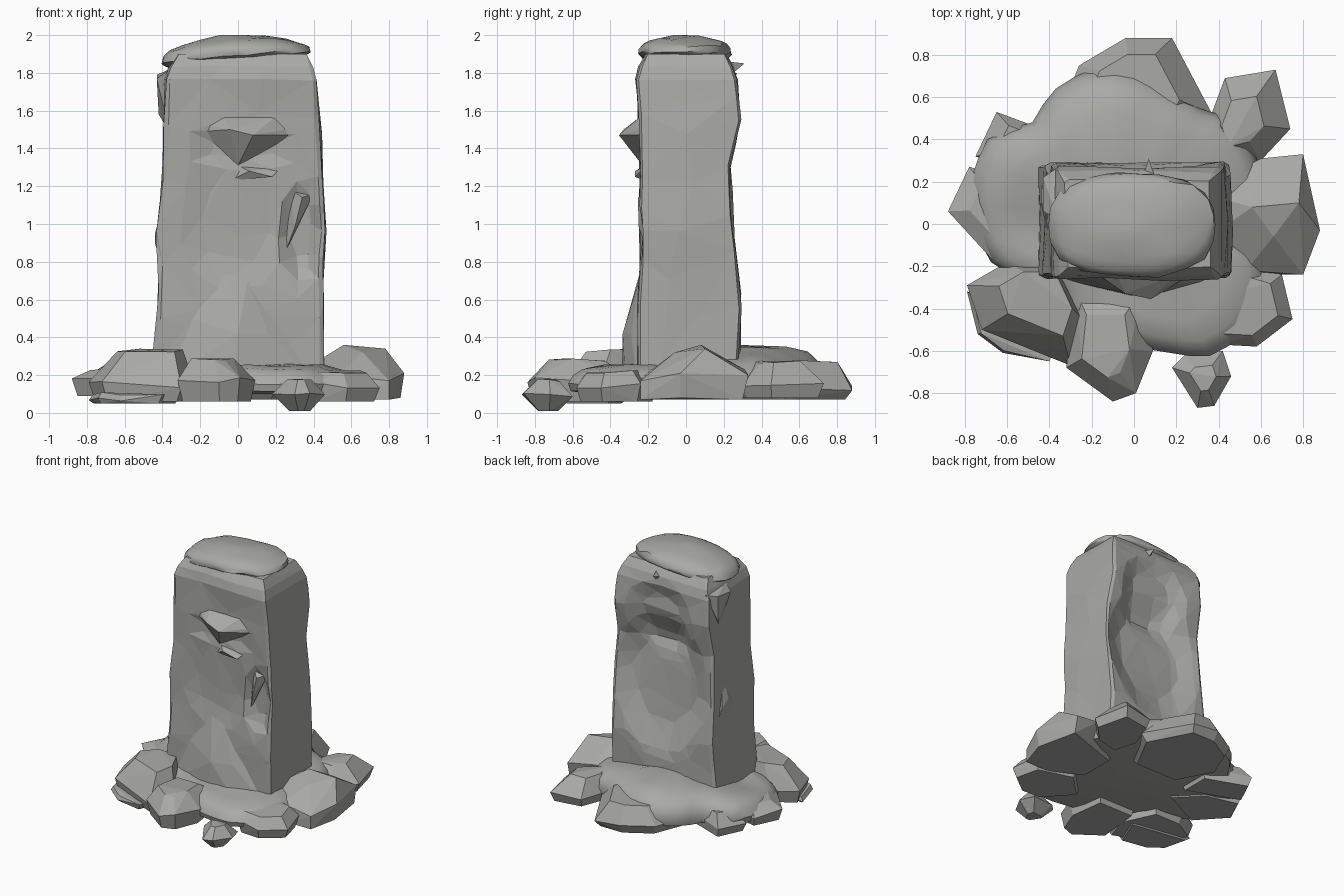
import bpy, bmesh, math, random
from mathutils import Vector, noise

random.seed(4)
if "Cube" in bpy.data.objects:
    bpy.data.objects.remove(bpy.data.objects["Cube"], do_unlink=True)

stone = bpy.data.materials.new("grey_stone")
stone.use_nodes = True
GREY = (0.4, 0.4, 0.39, 1)
stone.diffuse_color = GREY
stone.node_tree.nodes["Principled BSDF"].inputs["Base Color"].default_value = GREY


def finish(name, bm, smooth=None):
    """Turn a bmesh into a named stone object."""
    bmesh.ops.recalc_face_normals(bm, faces=bm.faces)
    mesh = bpy.data.meshes.new(name)
    bm.to_mesh(mesh)
    bm.free()
    mesh.materials.append(stone)
    obj = bpy.data.objects.new(name, mesh)
    bpy.context.collection.objects.link(obj)
    if smooth:
        bpy.ops.object.select_all(action="DESELECT")
        obj.select_set(True)
        bpy.context.view_layer.objects.active = obj
        bpy.ops.object.shade_smooth_by_angle(angle=math.radians(smooth))
    return obj


def hull(name, points):
    """Flat-faced convex chunk around a few points."""
    bm = bmesh.new()
    for p in points:
        bm.verts.new(p)
    out = bmesh.ops.convex_hull(bm, input=bm.verts)
    loose = {v for v in out["geom_interior"] if isinstance(v, bmesh.types.BMVert)}
    bmesh.ops.delete(bm, geom=list(loose), context="VERTS")
    bmesh.ops.dissolve_limit(bm, angle_limit=math.radians(4), verts=bm.verts, edges=bm.edges)
    return finish(name, bm)


def rock(name, outline, low, mid, top, inset=0.6, shift=(0, 0), base=0.88):
    """Boulder: footprint widest at mid height, tapering above and below."""
    cx = sum(p[0] for p in outline) / len(outline)
    cy = sum(p[1] for p in outline) / len(outline)
    points = []
    for x, y in outline:
        dx, dy = x - cx, y - cy
        wobble = random.uniform(-0.02, 0.02)
        points.append((x, y, mid + wobble))
        points.append((cx + dx * base, cy + dy * base, low))
        points.append((cx + dx * inset + shift[0], cy + dy * inset + shift[1], top - abs(wobble)))
    return hull(name, points)


def skin(bm, rings):
    """Bridge closed rings of equal length and cap both ends."""
    n = len(rings[0])
    for a, b in zip(rings, rings[1:]):
        for i in range(n):
            j = (i + 1) % n
            bm.faces.new((a[i], a[j], b[j], b[i]))
    bm.faces.new(rings[0])
    bm.faces.new(rings[-1])


def lerp_row(rows, z):
    for a, b in zip(rows, rows[1:]):
        if z <= b[0]:
            t = (z - a[0]) / (b[0] - a[0])
            return [p + (q - p) * t for p, q in zip(a[1:], b[1:])]
    return rows[-1][1:]


# Pillar: height, left edge, right edge, front edge, back edge
ROWS = [
    (0.1, -0.46, 0.45, -0.26, 0.28),
    (0.6, -0.425, 0.45, -0.25, 0.29),
    (0.95, -0.42, 0.46, -0.245, 0.26),
    (1.3, -0.4, 0.445, -0.245, 0.235),
    (1.55, -0.39, 0.43, -0.25, 0.285),
    (1.8, -0.38, 0.41, -0.265, 0.27),
    (1.9, -0.32, 0.36, -0.21, 0.21),
]


def dent(x, z, cx, cz, rx, rz):
    """Flat-bottomed hollow, one inside and zero outside."""
    d = math.hypot((x - cx) / rx, (z - cz) / rz)
    return max(0, min(1, (1 - d) * 2.5))


def perimeter(steps_x=16, steps_y=6):
    """Unit square walk, skipping the corners so that they are chamfered."""
    for side in range(4):
        steps = steps_y if side % 2 else steps_x
        for i in range(steps):
            t = -0.95 + 1.9 * i / (steps - 1)
            yield [(t, -1), (1, t), (-t, 1), (-1, -t)][side]


bm = bmesh.new()
rings = []
levels = 28
for k in range(levels):
    z = 0.1 + 1.8 * k / (levels - 1)
    x0, x1, y0, y1 = lerp_row(ROWS, z)
    ring = []
    for u, v in perimeter():
        x = (x0 + x1) / 2 + u * (x1 - x0) / 2
        y = (y0 + y1) / 2 + v * (y1 - y0) / 2
        if v == -1:
            y += 0.06 * dent(x, z, 0.34, 0.95, 0.11, 0.27)
            y += 0.02 * dent(x, z, -0.02, 1.0, 0.3, 0.35)
            y += 0.025 * dent(x, z, 0.02, 1.4, 0.3, 0.12)
        if v == 1:
            y -= 0.07 * dent(x, z, 0.04, 1.0, 0.42, 0.55)
            y -= 0.05 * dent(x, z, 0.04, 1.5, 0.3, 0.3)
        bump = noise.noise_vector(Vector((x, y, z)) * 3.5) * 0.012
        ring.append(bm.verts.new((x + bump.x, y + bump.y, z)))
    rings.append(ring)
skin(bm, rings)
pillar = finish("pillar", bm)
facets = pillar.modifiers.new("facets", "DECIMATE")
facets.ratio = 0.18

# Chipped slabs and ledges on the pillar
hull("brow_ledge", [(-0.19, -0.23, 1.49), (0.29, -0.23, 1.47), (-0.15, -0.25, 1.52), (0.25, -0.25, 1.5),
                    (-0.08, -0.24, 1.57), (0.2, -0.24, 1.57), (-0.04, -0.33, 1.5),
                    (0.08, -0.355, 1.47), (0, -0.23, 1.31)])
hull("lower_lip", [(-0.04, -0.22, 1.23), (0.23, -0.22, 1.3), (0.06, -0.27, 1.28),
                   (0.18, -0.27, 1.25), (0, -0.22, 1.31)])
hull("front_buttress", [(-0.4, -0.25, 0.15), (0.42, -0.26, 0.15), (-0.02, -0.34, 0.15), (0.2, -0.32, 0.15),
                        (0, -0.335, 0.42), (0.16, -0.29, 0.42), (-0.06, -0.245, 0.74),
                        (0.05, -0.25, 0.7), (-0.25, -0.25, 0.5)])
hull("edge_chip", [(0.28, -0.2, 1.18), (0.4, -0.2, 1.16), (0.34, -0.255, 1.14),
                   (0.25, -0.2, 0.85), (0.3, -0.25, 0.98)])
hull("side_flap", [(-0.36, 0.02, 1.82), (-0.43, 0.06, 1.77), (-0.43, 0.22, 1.79),
                   (-0.42, 0.2, 1.58), (-0.36, 0.1, 1.48), (-0.36, 0.27, 1.8)])
hull("side_bulge", [(-0.38, -0.2, 0.7), (-0.38, 0.2, 0.7), (-0.44, 0.1, 0.95),
                    (-0.44, 0.18, 0.9), (-0.38, 0.1, 1.15)])
hull("back_splinter", [(0.04, 0.22, 1.82), (0.1, 0.22, 1.86), (0.07, 0.31, 1.85), (0.08, 0.25, 1.8)])

# Cap: flattened, slightly tilted cushion, squarer than an ellipse, with a wavy lip
bm = bmesh.new()
bmesh.ops.create_icosphere(bm, subdivisions=3, radius=1)
for v in bm.verts:
    x, y, z = v.co
    swell = 1 + 0.35 * (x * y) ** 2 + 0.25 * z * z * (1 - z * z)
    wave = 0.015 * noise.noise(v.co * 2.2)
    height = 0.095 * z if z > 0 else 0.05 * z
    v.co = (-0.01 + 0.395 * x * swell, -0.005 + 0.245 * y * swell + wave,
            1.905 + height + 0.03 * x * (1 - 0.5 * z) - 0.025 * x * x + wave)
finish("cap", bm, 35)

# Mound: rounded skirt with an uneven edge around the pillar foot
EDGE = [0.6, 0.64, 0.66, 0.68, 0.63, 0.66, 0.72, 0.76, 0.74, 0.68, 0.8, 0.8,
        0.76, 0.7, 0.56, 0.5, 0.56, 0.54, 0.57, 0.63, 0.72, 0.74, 0.71, 0.63]
SECTION = [(0.8, 0.1, 0), (0.98, 0.1, 0.1), (1, 0.1, 0.35), (0.96, 0.1, 0.65),
           (0.88, 0.1, 0.85), (0.72, 0.1, 0.97), (0.35, 0.1, 1)]
bm = bmesh.new()
rings = []
count = 2 * len(EDGE)
for scale, base, rise in SECTION:
    ring = []
    for i in range(count):
        a = math.tau * i / count
        r = (EDGE[i // 2] + EDGE[(i + 1) // 2 % len(EDGE)]) / 2 * scale
        lift = 0.15 + 0.1 * max(0, math.sin(a)) + 0.02 * max(0, -math.cos(a))
        p = Vector((r * math.cos(a), r * math.sin(a), base + rise * lift))
        p.z += 0.025 * rise * noise.noise(p * 6)
        ring.append(bm.verts.new(p))
    rings.append(ring)
skin(bm, rings)
finish("mound", bm, 40)

# Boulders around the foot
hull("right_boulder", [(0.56, 0.08, 0.36), (0.78, 0.1, 0.34), (0.66, -0.06, 0.32), (0.8, 0.33, 0.2),
                       (0.88, -0.03, 0.21), (0.8, -0.24, 0.17), (0.53, -0.22, 0.2), (0.6, 0.31, 0.23),
                       (0.3, -0.1, 0.2), (0.3, 0.15, 0.2), (0.36, -0.12, 0.07), (0.36, 0.15, 0.07),
                       (0.8, 0.3, 0.07), (0.86, -0.03, 0.08), (0.8, -0.24, 0.07), (0.6, -0.24, 0.07)])
rock("back_right_boulder", [(0.34, 0.45), (0.43, 0.69), (0.67, 0.73), (0.74, 0.45), (0.6, 0.3), (0.4, 0.25)],
     0.08, 0.16, 0.28, 0.5, (-0.02, 0))
rock("back_boulder", [(-0.36, 0.5), (-0.26, 0.75), (-0.04, 0.88), (0.18, 0.88), (0.37, 0.52), (0.2, 0.2), (-0.2, 0.2)],
     0.07, 0.13, 0.28, 0.6, (0, 0.05))
rock("back_left_boulder", [(-0.75, 0.32), (-0.65, 0.53), (-0.54, 0.45), (-0.3, 0.4), (-0.3, 0.15)],
     0.07, 0.15, 0.24)
rock("left_boulder", [(-0.88, 0.06), (-0.78, 0.27), (-0.5, 0.2), (-0.3, 0), (-0.66, -0.18)],
     0.09, 0.17, 0.24)
rock("front_left_boulder", [(-0.79, -0.29), (-0.72, -0.5), (-0.3, -0.67), (-0.23, -0.46), (-0.36, -0.18), (-0.6, -0.18)],
     0.06, 0.15, 0.34, 0.62, (0.04, 0.03))
rock("front_left_slab", [(-0.79, -0.32), (-0.74, -0.52), (-0.62, -0.61), (-0.4, -0.65), (-0.3, -0.4)],
     0.05, 0.08, 0.11, 0.9)
rock("front_boulder", [(-0.32, -0.68), (-0.1, -0.84), (0.01, -0.8), (0.09, -0.6), (0.05, -0.3), (-0.28, -0.3)],
     0.06, 0.17, 0.29, 0.55, (-0.03, 0))
rock("small_front_stone", [(0.18, -0.68), (0.3, -0.87), (0.38, -0.86), (0.46, -0.72), (0.42, -0.6), (0.24, -0.62)],
     0.01, 0.1, 0.18, 0.45, base=0.4)
rock("front_right_boulder", [(0.4, -0.57), (0.58, -0.58), (0.75, -0.45), (0.7, -0.24), (0.4, -0.15), (0.2, -0.35)],
     0.06, 0.15, 0.23, 0.72)
